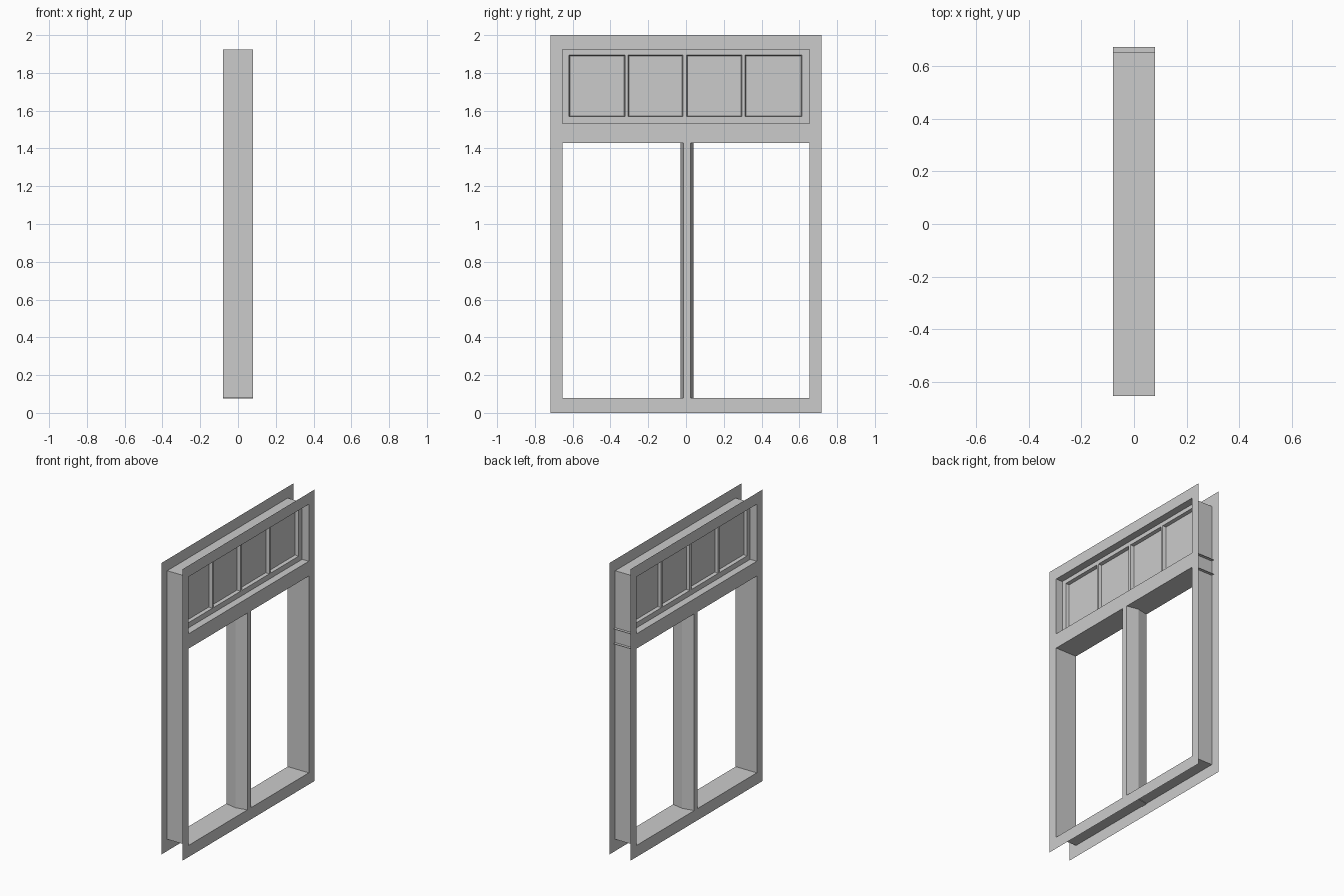
import bpy, bmesh

if "Cube" in bpy.data.objects:
    bpy.data.objects.remove(bpy.data.objects["Cube"])

D = 0.08                          # half depth of the frame
W, O = 0.717, 0.653               # half widths: face plate, opening
SILL, TR_LO, TR_HI, TOP = 0.08, 1.43, 1.532, 1.923


def make(name, quads):
    """One mesh object from a list of polygons."""
    bm = bmesh.new()
    for q in quads:
        bm.faces.new([bm.verts.new(p) for p in q])
    bmesh.ops.remove_doubles(bm, verts=bm.verts, dist=1e-5)
    me = bpy.data.meshes.new(name)
    bm.to_mesh(me)
    bm.free()
    ob = bpy.data.objects.new(name, me)
    bpy.context.collection.objects.link(ob)
    return ob


def rect(x, y0, y1, z0, z1):
    pts = [(x, y0, z0), (x, y1, z0), (x, y1, z1), (x, y0, z1)]
    return pts if x > 0 else pts[::-1]


def holed_sheet(x, ys, zs, holes):
    """Flat sheet at x split in cells, leaving out the (i, j) holes."""
    return [rect(x, ys[i], ys[i + 1], zs[j], zs[j + 1])
            for i in range(len(ys) - 1) for j in range(len(zs) - 1)
            if (i, j) not in holes]


def level(z, y0, y1):
    return [(-D, y0, z), (D, y0, z), (D, y1, z), (-D, y1, z)]


M0, M1 = -0.013, 0.025            # narrow faces of the mullion
PANES = [(-0.62, -0.322), (-0.306, -0.017), (0.003, 0.296), (0.312, 0.613)]
P_LO, P_HI = 1.568, 1.895

for side, s in (("right", 1), ("left", -1)):
    # outer face plate with three openings
    q = holed_sheet(s * D, [-W, -O, M0, M1, O, W], [0, SILL, TR_LO, TR_HI, TOP, 2.0],
                    {(1, 1), (3, 1), (1, 3), (2, 3), (3, 3)})
    make("face_plate_" + side, q)

    # transom sash with four recessed panes
    ys = [-O] + [v for p in PANES for v in p] + [O]
    q = holed_sheet(s * 0.03, ys, [TR_HI, P_LO, P_HI, TOP],
                    {(1, 1), (3, 1), (5, 1), (7, 1)})
    t = 0.005
    for a, b in PANES:
        outer = rect(s * 0.03, a, b, P_LO, P_HI)
        inner = rect(s * 0.008, a + t, b - t, P_LO + t, P_HI - t)
        q.append(inner)
        for k in range(4):
            n = (k + 1) % 4
            q.append([outer[k], outer[n], inner[n], inner[k]])
    make("transom_sash_" + side, q)

# jamb liners
for name, s in (("jamb_front", -1), ("jamb_back", 1)):
    make(name, [[(-D, s * O, SILL), (D, s * O, SILL), (D, s * O, TOP), (-D, s * O, TOP)]])

# sill, head and the two transom boards, which pass the back jamb a little
for name, z, y1 in (("sill", SILL, O), ("head", TOP, O),
                    ("transom_bottom", TR_LO, 0.673), ("transom_top", TR_HI, 0.673)):
    make(name, [level(z, -O, y1)])

# six-sided mullion, widest in the middle
prof = [(-D, M0), (0, M0 - 0.016), (D, M0), (D, M1), (0, M1 + 0.016), (-D, M1)]
lo = [(x, y, SILL - 0.004) for x, y in prof]
hi = [(x, y, TR_LO) for x, y in prof]
make("mullion", [lo[::-1], hi] + [[lo[k], lo[(k + 1) % 6], hi[(k + 1) % 6], hi[k]] for k in range(6)])
